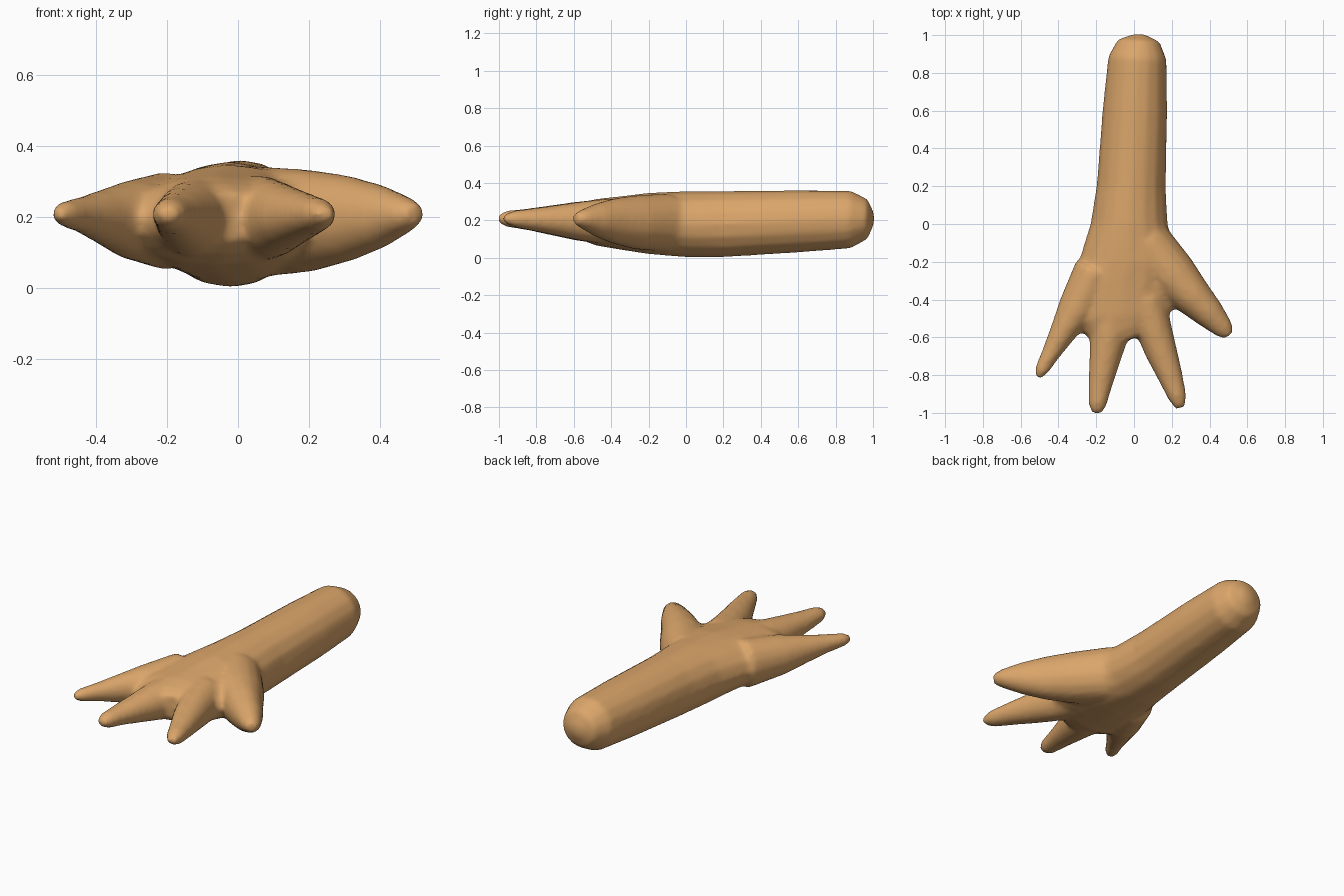
import bpy, bmesh, math
from mathutils import Vector

SIDES = 16
skin = bpy.data.materials.new("tan_skin")
skin.diffuse_color = (0.71, 0.38, 0.145, 1)

bm = bmesh.new()


def loft(stations):
    """Closed tube through stations (x, y, half_width, z_low, z_high)."""
    rings = []
    for i, (x, y, w, lo, hi) in enumerate(stations):
        a = stations[max(i - 1, 0)]
        b = stations[min(i + 1, len(stations) - 1)]
        d = Vector((b[0] - a[0], b[1] - a[1], 0)).normalized()
        side = Vector((-d.y, d.x, 0))
        ring = []
        for k in range(SIDES):
            t = 2 * math.pi * k / SIDES
            p = Vector((x, y, (lo + hi) / 2)) + side * (w * math.cos(t))
            p.z += (hi - lo) / 2 * math.sin(t)
            ring.append(bm.verts.new(p))
        rings.append(ring)
    faces = [bm.faces.new(rings[0]), bm.faces.new(rings[-1])]
    for r, s in zip(rings, rings[1:]):
        for k in range(SIDES):
            n = (k + 1) % SIDES
            faces.append(bm.faces.new((r[k], r[n], s[n], s[k])))
    bmesh.ops.recalc_face_normals(bm, faces=faces)


# forearm widening into the palm
loft([(0.025, 1.005, 0.03, 0.18, 0.24), (0.025, 0.97, 0.112, 0.10, 0.315),
      (0.018, 0.88, 0.155, 0.05, 0.36), (0.005, 0.60, 0.172, 0.028, 0.362),
      (-0.015, 0.20, 0.183, 0.003, 0.358), (-0.025, 0.0, 0.205, 0.003, 0.357),
      (-0.025, -0.2, 0.262, 0.02, 0.348), (-0.06, -0.36, 0.285, 0.045, 0.328),
      (-0.06, -0.48, 0.27, 0.065, 0.315), (-0.04, -0.56, 0.20, 0.095, 0.295),
      (-0.02, -0.61, 0.10, 0.13, 0.27)])
# outer small finger
loft([(-0.20, -0.25, 0.12, 0.05, 0.33), (-0.30, -0.45, 0.105, 0.08, 0.305),
      (-0.375, -0.57, 0.072, 0.12, 0.28), (-0.44, -0.685, 0.05, 0.155, 0.258),
      (-0.49, -0.775, 0.037, 0.172, 0.246), (-0.508, -0.812, 0.018, 0.19, 0.228)])
# middle finger
loft([(-0.10, -0.40, 0.10, 0.07, 0.32), (-0.13, -0.58, 0.105, 0.09, 0.302),
      (-0.155, -0.72, 0.083, 0.12, 0.282), (-0.178, -0.85, 0.064, 0.148, 0.264),
      (-0.194, -0.96, 0.048, 0.165, 0.252), (-0.199, -1.005, 0.024, 0.188, 0.23)])
# inner finger
loft([(0.06, -0.40, 0.11, 0.07, 0.32), (0.105, -0.56, 0.097, 0.09, 0.302),
      (0.145, -0.68, 0.085, 0.115, 0.285), (0.19, -0.80, 0.068, 0.14, 0.268),
      (0.231, -0.92, 0.049, 0.163, 0.253), (0.246, -0.975, 0.026, 0.187, 0.23)])
# thumb
loft([(0.06, -0.10, 0.14, 0.03, 0.345), (0.20, -0.27, 0.135, 0.045, 0.335),
      (0.31, -0.385, 0.105, 0.075, 0.318), (0.40, -0.475, 0.082, 0.112, 0.292),
      (0.475, -0.555, 0.055, 0.158, 0.258), (0.503, -0.59, 0.03, 0.18, 0.238)])

mesh = bpy.data.meshes.new("hand_and_forearm")
bm.to_mesh(mesh)
bm.free()
mesh.materials.append(skin)
hand = bpy.data.objects.new("hand_and_forearm", mesh)
bpy.context.collection.objects.link(hand)

# fuse the parts into one skin and soften the webs between fingers
fuse = hand.modifiers.new("fuse", 'REMESH')
fuse.mode = 'VOXEL'
fuse.voxel_size = 0.014
fuse.use_smooth_shade = True
soften = hand.modifiers.new("soften", 'SMOOTH')
soften.factor = 0.5
soften.iterations = 8
